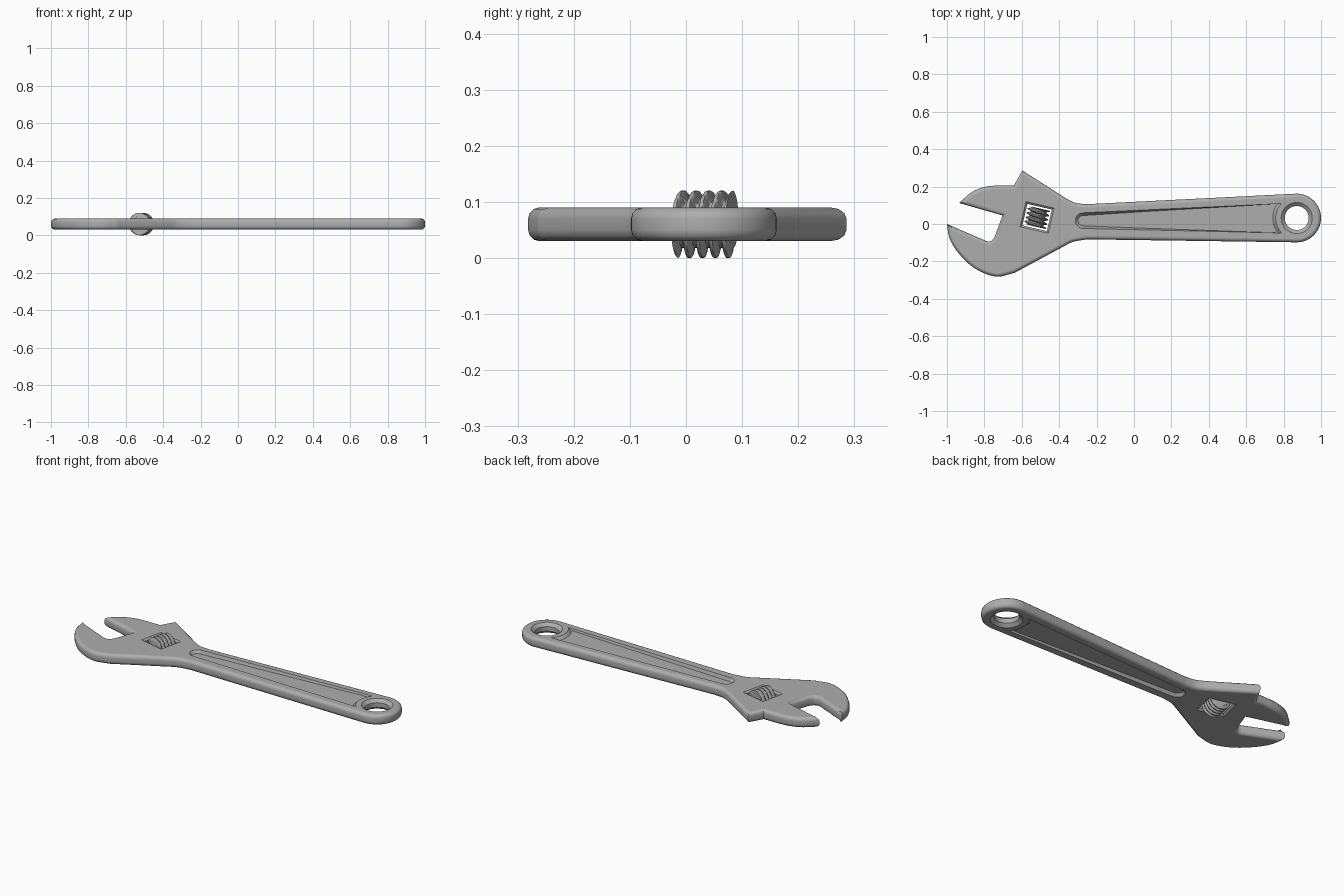
import bpy, bmesh, math
from mathutils import Vector, Matrix

if "Cube" in bpy.data.objects:
    bpy.data.objects.remove(bpy.data.objects["Cube"])

steel = bpy.data.materials.new("steel grey")
steel.diffuse_color = (0.42, 0.42, 0.42, 1)
steel.use_nodes = True
steel.node_tree.nodes["Principled BSDF"].inputs["Base Color"].default_value = steel.diffuse_color
Z0, Z1 = 0.03, 0.09
MID = (Z0 + Z1) / 2
EYE = (0.87, 0.032)          # centre of the hanging hole


def finish(bm, name):
    bmesh.ops.recalc_face_normals(bm, faces=bm.faces)
    me = bpy.data.meshes.new(name)
    bm.to_mesh(me)
    bm.free()
    ob = bpy.data.objects.new(name, me)
    bpy.context.collection.objects.link(ob)
    me.materials.append(steel)
    return ob


def spline(pts, n=6):
    """Smooth curve through the given points."""
    p = [Vector(q) for q in pts]
    p = [2 * p[0] - p[1]] + p + [2 * p[-1] - p[-2]]
    out = []
    for i in range(1, len(p) - 2):
        a, b, c, d = p[i - 1:i + 3]
        for k in range(n):
            t = k / n
            out.append(0.5 * (2 * b + (c - a) * t + (2 * a - 5 * b + 4 * c - d) * t * t
                              + (3 * b - a - 3 * c + d) * t ** 3))
    return [tuple(v) for v in out] + [tuple(pts[-1])]


def arc(c, r, a0, a1, n):
    return [(c[0] + r * math.cos(math.radians(a0 + (a1 - a0) * i / n)),
             c[1] + r * math.sin(math.radians(a0 + (a1 - a0) * i / n))) for i in range(n + 1)]


def loft(rings, name):
    """Solid through equal-length rings of 3D points, capped at both ends."""
    bm = bmesh.new()
    vs = [[bm.verts.new(p) for p in r] for r in rings]
    n = len(vs[0])
    for a, b in zip(vs, vs[1:]):
        for i in range(n):
            bm.faces.new((a[i], a[(i + 1) % n], b[(i + 1) % n], b[i]))
    bm.faces.new(vs[0])
    bm.faces.new(vs[-1])
    return finish(bm, name)


def level(pts, z):
    return [(x, y, z) for x, y in pts]


# Body outline: lower jaw, handle, eye, shoulder, upper jaw, mouth
outline = (
    spline([(-1, 0), (-0.985, -0.08), (-0.935, -0.16), (-0.85, -0.238), (-0.74, -0.281), (-0.64, -0.262)])
    + spline([(-0.38, -0.122), (-0.325, -0.095), (-0.25, -0.082)], 4)
    + arc(EYE, 0.13, -91, 93, 28)
    + spline([(-0.25, 0.106), (-0.31, 0.112), (-0.36, 0.135)], 4)
    + [(-0.597, 0.286), (-0.642, 0.206)]
    + spline([(-0.73, 0.206), (-0.80, 0.198), (-0.87, 0.169), (-0.935, 0.112)], 4)
    + [(-0.703, 0.046), (-0.745, -0.068)]
    + spline([(-0.758, -0.087), (-0.773, -0.094), (-0.79, -0.091)], 3))
bm = bmesh.new()
face = bm.faces.new([bm.verts.new(p) for p in level(outline, Z0)])
top = bmesh.ops.extrude_face_region(bm, geom=[face])["geom"]
bmesh.ops.translate(bm, vec=(0, 0, Z1 - Z0), verts=[g for g in top if isinstance(g, bmesh.types.BMVert)])
bmesh.ops.recalc_face_normals(bm, faces=bm.faces)
rim = [e for e in bm.edges if abs(e.verts[0].co.z - e.verts[1].co.z) < 1e-5]
bmesh.ops.bevel(bm, geom=rim, offset=0.02, offset_type='OFFSET', segments=3, profile=0.5,
                affect='EDGES', clamp_overlap=False)
body = finish(bm, "wrench_body")

cutters = []

# Hanging hole with a chamfered rim on both sides
profile = [(0.1, -0.015), (0.064, 0.017), (0.064, 0.043), (0.1, 0.075)]
cutters.append(loft([level(arc(EYE, r, 0, 360 * 39 / 40, 39), Z0 + z) for r, z in profile], "hole_cutter"))


# Handle recess on both faces, with sloped walls and a curved end round the eye
def recess(d):
    left = arc((-0.272, 0.018), 0.042 - d, 96, 268, 10)
    right = arc(EYE, 0.113 + d, 0, 1, 1)
    low, high = 225 - d * 250, 137 + d * 250
    right = arc(EYE, 0.113 + d, low, high, 10)
    return left + right


for sign, name in ((1, "top_recess_cutter"), (-1, "bottom_recess_cutter")):
    half = (Z1 - Z0) / 2
    steps = [(-0.012, half + 0.012), (0, half), (0.013, half - 0.013), (0.015, half - 0.015)]
    cutters.append(loft([level(recess(d), MID + sign * h) for d, h in steps], name))

# Window for the adjusting screw, slightly flared at the faces
CENTRE = Vector((-0.518, 0.035, MID))
TURN = Matrix.Translation(CENTRE) @ Matrix.Rotation(math.radians(-13), 4, 'Z')


def box_ring(w, h, z):
    return [TURN @ Vector((sx * w, sy * h, z)) for sx, sy in ((-1, -1), (1, -1), (1, 1), (-1, 1))]


cutters.append(loft([box_ring(0.089, 0.081, -0.042), box_ring(0.067, 0.059, -0.02),
                     box_ring(0.067, 0.059, 0.02), box_ring(0.089, 0.081, 0.042)], "window_cutter"))

bpy.context.view_layer.objects.active = body
for c in cutters:
    m = body.modifiers.new(c.name, 'BOOLEAN')
    m.operation, m.solver, m.object = 'DIFFERENCE', 'EXACT', c
    bpy.ops.object.modifier_apply(modifier=m.name)
    bpy.data.objects.remove(c)

# Adjusting screw: a worm whose radius follows a helix
PITCH, LENGTH, SEG, STEPS = 0.0235, 0.1, 40, 50
rings = []
for i in range(STEPS + 1):
    s = -LENGTH / 2 + LENGTH * i / STEPS
    ring = []
    for k in range(SEG):
        a = 2 * math.pi * k / SEG
        wave = math.cos(2 * math.pi * s / PITCH - a)
        r = 0.051 + 0.009 * max(-1, min(1, 1.5 * wave))
        ring.append(TURN @ Vector((r * math.cos(a), s, r * math.sin(a))))
    rings.append(ring)
screw = loft(rings, "adjusting_screw")

# Smooth shading with crisp edges
for ob, angle in ((body, 35), (screw, 40)):
    bpy.ops.object.select_all(action='DESELECT')
    ob.select_set(True)
    bpy.context.view_layer.objects.active = ob
    bpy.ops.object.shade_smooth_by_angle(angle=math.radians(angle))
m = body.modifiers.new("flat_faces", 'WEIGHTED_NORMAL')
m.keep_sharp = True
